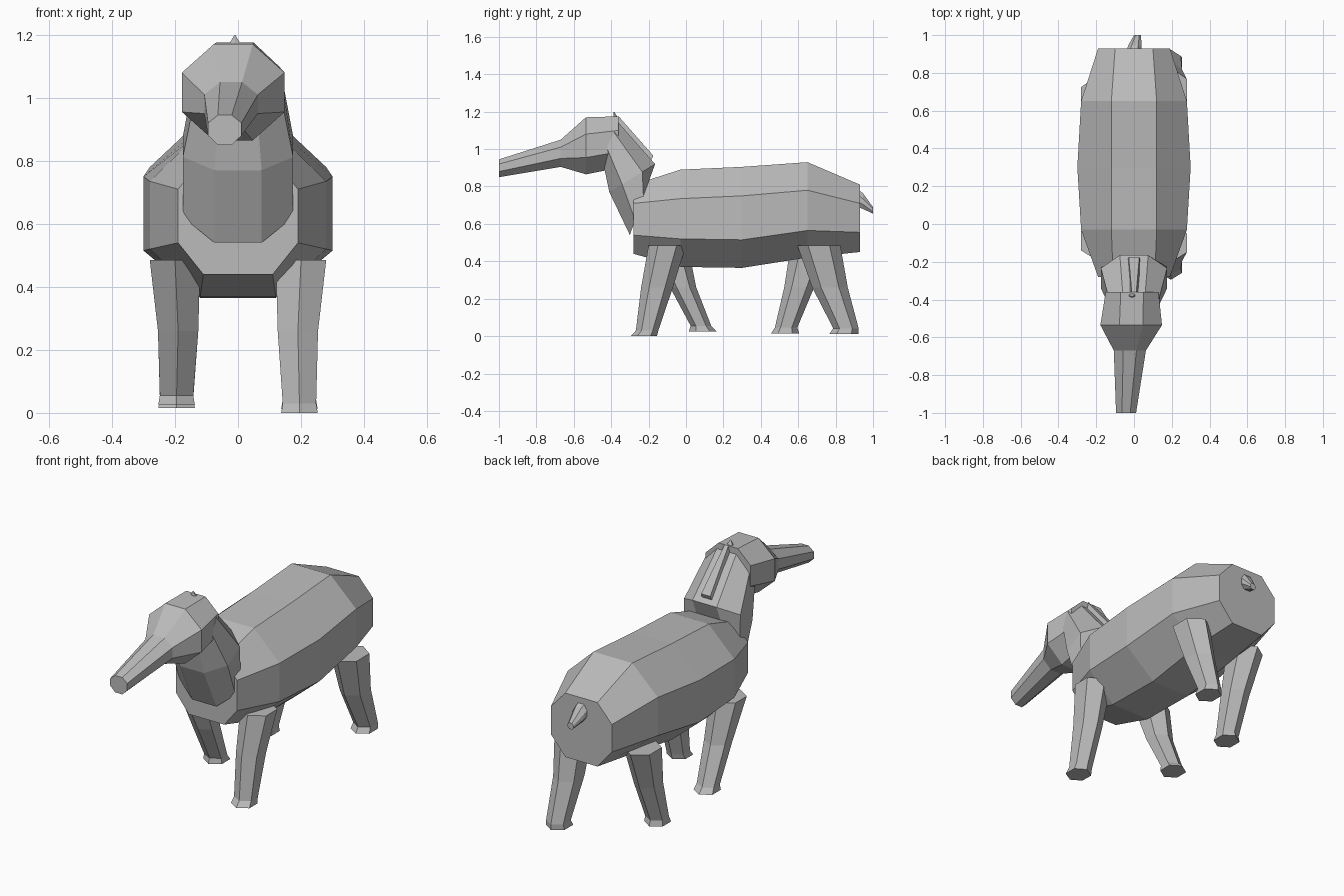
import bpy, bmesh, math
from mathutils import Vector

if "Cube" in bpy.data.objects:
    bpy.data.objects.remove(bpy.data.objects["Cube"], do_unlink=True)

grey = bpy.data.materials.new("plain grey")
grey.use_nodes = True
colour = (0.5, 0.5, 0.5, 1)
grey.diffuse_color = colour
grey.node_tree.nodes["Principled BSDF"].inputs["Base Color"].default_value = colour


def loft(name, rings):
    """Skin a closed, capped flat-shaded solid through rings of equal length."""
    bm = bmesh.new()
    loops = [[bm.verts.new(p) for p in ring] for ring in rings]
    n = len(loops[0])
    for a, b in zip(loops, loops[1:]):
        for i in range(n):
            j = (i + 1) % n
            bm.faces.new((a[i], a[j], b[j], b[i]))
    bm.faces.new(loops[0])
    bm.faces.new(loops[-1])
    bmesh.ops.recalc_face_normals(bm, faces=bm.faces)
    mesh = bpy.data.meshes.new(name)
    bm.to_mesh(mesh)
    bm.free()
    mesh.materials.append(grey)
    obj = bpy.data.objects.new(name, mesh)
    bpy.context.collection.objects.link(obj)
    return obj


def octagon(y, cx, half, flat, bottom, low, high, top):
    """Upright eight-sided section at y."""
    right = [(flat, bottom), (half, low), (half, high), (flat, top)]
    pts = right + [(-x, z) for x, z in reversed(right)]
    return [(cx + x, y, z) for x, z in pts]


def tilted(front, back, half, flat):
    """Eight-sided section spanning two (y, z) points on the centre plane."""
    f, b = Vector((0, *front)), Vector((0, *back))
    right = [(flat, 0), (half, 0.28), (half, 0.72), (flat, 1)]
    pts = right + [(-x, t) for x, t in reversed(right)]
    return [f.lerp(b, t) + Vector((x, 0, 0)) for x, t in pts]


def hexagon(cx, cy, z, rx, ry):
    """Level six-sided section with a corner facing the front."""
    return [(cx + rx * math.sin(k * math.pi / 3) / 0.866,
             cy - ry * math.cos(k * math.pi / 3), z) for k in range(6)]


# Barrel body
loft("body", [
    octagon(-0.28, 0, 0.19, 0.11, 0.44, 0.54, 0.71, 0.81),
    octagon(-0.03, 0, 0.28, 0.12, 0.37, 0.52, 0.735, 0.89),
    octagon(0.30, 0, 0.30, 0.12, 0.365, 0.515, 0.75, 0.905),
    octagon(0.65, 0, 0.28, 0.12, 0.42, 0.565, 0.78, 0.93),
    octagon(0.93, 0, 0.19, 0.10, 0.45, 0.555, 0.71, 0.81),
])

# Neck
loft("neck", [
    tilted((-0.30, 0.54), (-0.20, 0.83), 0.175, 0.075),
    tilted((-0.41, 0.77), (-0.165, 0.92), 0.175, 0.075),
    tilted((-0.45, 0.96), (-0.36, 1.14), 0.135, 0.06),
])

# Head and long snout
loft("head", [
    octagon(-0.36, -0.01, 0.14, 0.06, 0.90, 0.985, 1.10, 1.175),
    octagon(-0.535, -0.015, 0.163, 0.062, 0.865, 0.955, 1.08, 1.17),
    octagon(-0.67, -0.022, 0.085, 0.035, 0.905, 0.95, 1.01, 1.05),
    octagon(-1.0, -0.042, 0.053, 0.022, 0.85, 0.88, 0.92, 0.945),
])

# Crest spike on the crown
loft("crest", [hexagon(-0.01, -0.375, 1.16, 0.025, 0.015),
               hexagon(-0.01, -0.385, 1.20, 0.001, 0.001)])

# Slim mane ridge down the back of the neck
loft("mane", [
    [(-0.03, -0.38, 1.12), (0.03, -0.38, 1.12), (0.012, -0.36, 1.175), (-0.012, -0.36, 1.175)],
    [(-0.035, -0.20, 0.91), (0.035, -0.20, 0.91), (0.028, -0.175, 0.965), (-0.028, -0.175, 0.965)],
])

# Tail stub
loft("tail", [
    octagon(0.90, -0.005, 0.04, 0.02, 0.70, 0.73, 0.77, 0.80),
    octagon(0.945, 0.005, 0.036, 0.018, 0.68, 0.705, 0.735, 0.765),
    octagon(1.0, 0.018, 0.018, 0.009, 0.655, 0.665, 0.68, 0.69),
])

# Legs: side, then centre y and depth of hip, knee, ankle and foot, then foot height
legs = {
    "front_leg_left": (1, (-0.10, 0.10), (-0.155, 0.085), (-0.208, 0.06), (-0.225, 0.07), 0.0),
    "front_leg_right": (-1, (-0.09, 0.10), (-0.015, 0.07), (0.08, 0.055), (0.09, 0.075), 0.025),
    "rear_leg_left": (1, (0.71, 0.115), (0.77, 0.095), (0.855, 0.068), (0.845, 0.078), 0.012),
    "rear_leg_right": (-1, (0.67, 0.11), (0.605, 0.08), (0.535, 0.06), (0.53, 0.075), 0.015),
}
for name, (side, hip, knee, ankle, foot, ground) in legs.items():
    loft(name, [
        hexagon(side * 0.20, hip[0], 0.485, 0.08, hip[1]),
        hexagon(side * 0.19, knee[0], 0.26, 0.064, knee[1]),
        hexagon(side * 0.195, ankle[0], ground + 0.03, 0.053, ankle[1]),
        hexagon(side * 0.195, foot[0], ground, 0.058, foot[1]),
    ])
